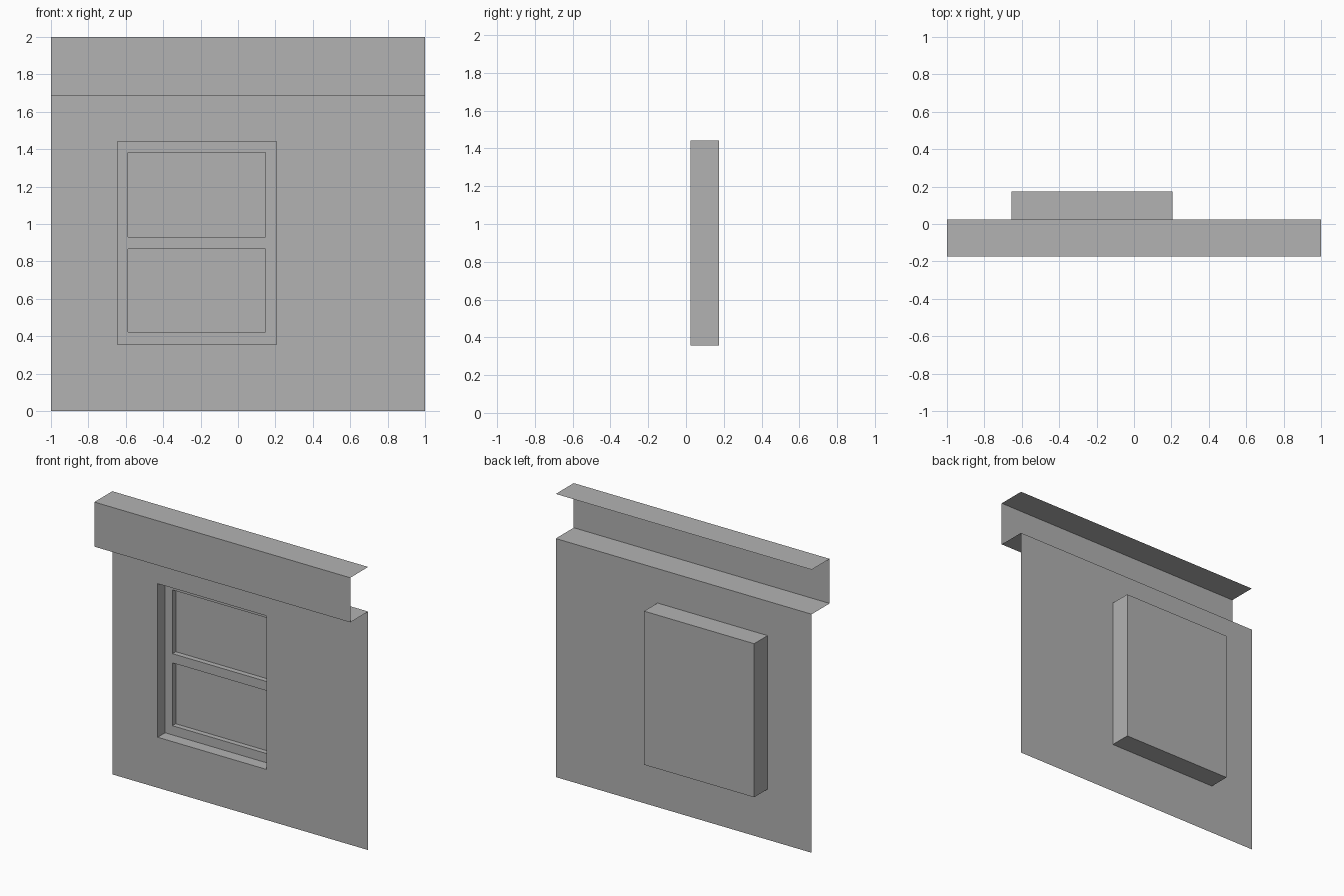
import bpy

cube = bpy.data.objects.get("Cube")
if cube:
    bpy.data.objects.remove(cube, do_unlink=True)

grey = bpy.data.materials.new("plain_grey")
grey.use_nodes = True
GREY = (0.448, 0.448, 0.448, 1)
grey.diffuse_color = GREY
grey.node_tree.nodes["Principled BSDF"].inputs["Base Color"].default_value = GREY

FRONT, BACK = -0.175, 0.175
WALL, FRAME, GLASS = 0.025, 0.108, 0.145
LEDGE, TOP = 1.685, 2.0


def make(name, quads):
    """Object from a list of four-cornered faces, with shared corners merged."""
    verts, faces = [], []
    for quad in quads:
        for v in quad:
            if v not in verts:
                verts.append(v)
        faces.append([verts.index(v) for v in quad])
    mesh = bpy.data.meshes.new(name)
    mesh.from_pydata(verts, [], faces)
    mesh.materials.append(grey)
    obj = bpy.data.objects.new(name, mesh)
    bpy.context.collection.objects.link(obj)


def panel(xs, zs, y, holes=()):
    """Upright front-facing grid of faces, leaving out the hole cells."""
    return [[(xs[i], y, zs[j]), (xs[i + 1], y, zs[j]),
             (xs[i + 1], y, zs[j + 1]), (xs[i], y, zs[j + 1])]
            for i in range(len(xs) - 1) for j in range(len(zs) - 1)
            if (i, j) not in holes]


def sides(x0, x1, z0, z1, y0, y1, inward=True):
    """Four walls running from depth y0 to y1 around a rectangle."""
    c = [(x0, z0), (x1, z0), (x1, z1), (x0, z1)]
    quads = []
    for (ax, az), (bx, bz) in zip(c, c[1:] + c[:1]):
        q = [(ax, y0, az), (bx, y0, bz), (bx, y1, bz), (ax, y1, az)]
        quads.append(q if inward else q[::-1])
    return quads


# Wall sheet with the window opening
L, R, B, T = -0.645, 0.205, 0.357, 1.442
make("wall", panel([-1, L, R, 1], [0, B, T, LEDGE], WALL, {(1, 1)}))

# Projecting band above the wall, open at the back and ends
profile = [(WALL, LEDGE), (FRONT, LEDGE), (FRONT, TOP), (WALL, TOP)]
make("upper_band", [[(-1, y0, z0), (1, y0, z0), (1, y1, z1), (-1, y1, z1)]
                    for (y0, z0), (y1, z1) in zip(profile, profile[1:])])

# Window reveal and frame with two recessed panes
make("window_reveal", sides(L, R, B, T, WALL, FRAME))
px = (-0.588, 0.147)
pz = (0.422, 0.866, 0.931, 1.381)
make("window_frame", panel([L, *px, R], [B, *pz, T], FRAME, {(1, 1), (1, 3)}))
for name, z0, z1 in (("lower", *pz[:2]), ("upper", *pz[2:])):
    make(name + "_pane_reveal", sides(*px, z0, z1, FRAME, GLASS))
    make(name + "_pane", panel(px, (z0, z1), GLASS))

# Closed box behind the window
OUT = -0.655
back = [q[::-1] for q in panel((OUT, R), (B, T), BACK)]
make("window_back_box", back + sides(OUT, R, B, T, WALL, BACK, False))
